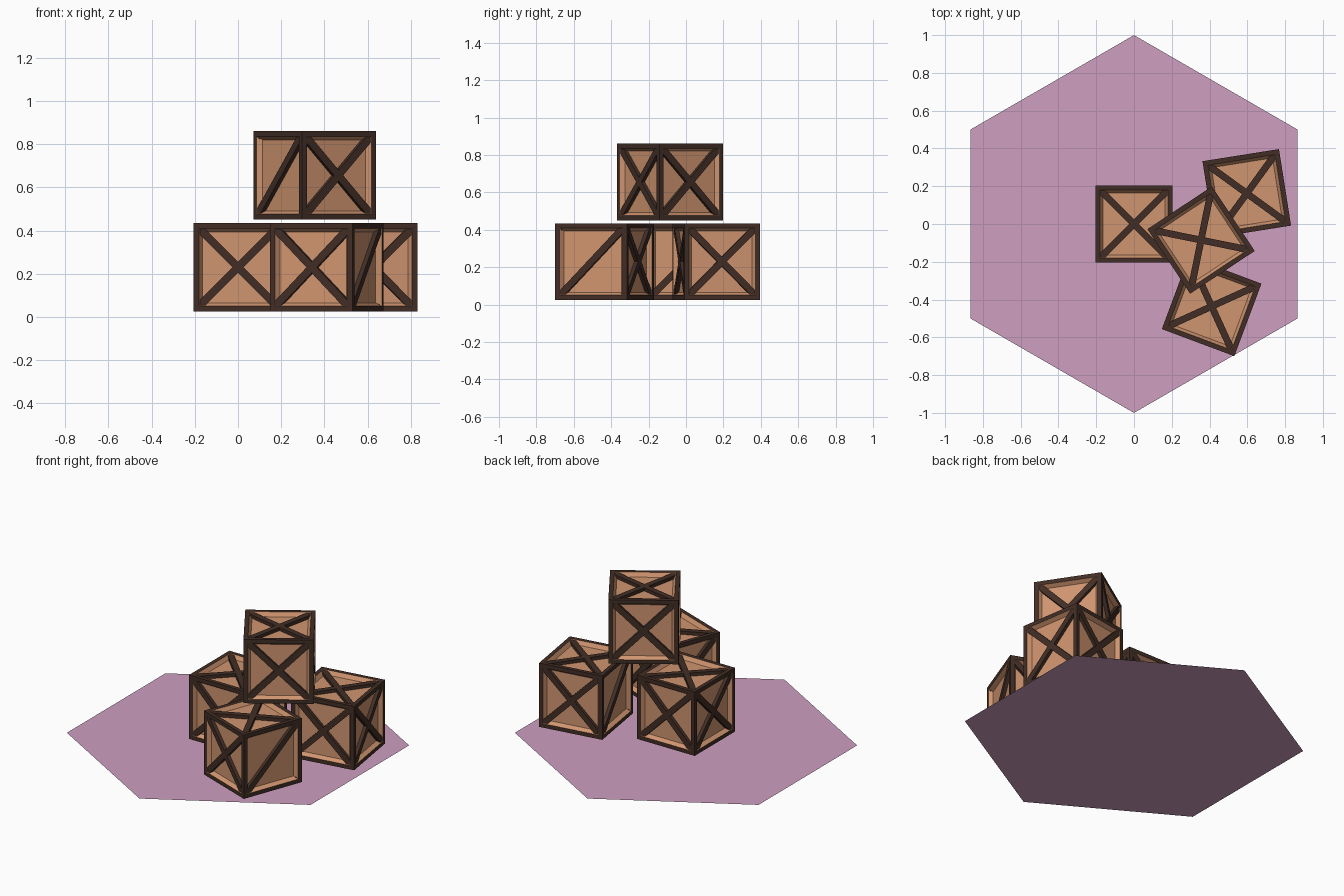
import bpy, bmesh, math
from mathutils import Matrix, Vector

if "Cube" in bpy.data.objects:
    bpy.data.objects.remove(bpy.data.objects["Cube"])


def material(name, colour):
    m = bpy.data.materials.new(name)
    m.diffuse_color = (*colour, 1)
    m.use_nodes = True
    m.node_tree.nodes["Principled BSDF"].inputs["Base Color"].default_value = m.diffuse_color
    return m


TAN = material("tan wood", (0.63, 0.30, 0.16))
DARK = material("dark wood", (0.054, 0.027, 0.019))
PINK = material("mauve ground", (0.62, 0.345, 0.53))

H = 0.205        # half size of a crate
FRAME = 0.036    # frame beam width


def finish(bm, name, mats):
    me = bpy.data.meshes.new(name)
    bm.to_mesh(me)
    bm.free()
    for m in mats:
        me.materials.append(m)
    ob = bpy.data.objects.new(name, me)
    bpy.context.collection.objects.link(ob)
    return ob


def brace(bm, face_rot, sign):
    # diagonal bar just below the frame surface, laid on the local +x face
    m = (face_rot @ Matrix.Translation((H - 0.019, 0, 0))
         @ Matrix.Rotation(sign * math.pi / 4, 4, 'X')
         @ Matrix.Diagonal((0.03, 0.036, 0.52, 1)))
    made = bmesh.ops.create_cube(bm, size=1, matrix=m)
    for f in {f for v in made["verts"] for f in v.link_faces}:
        f.material_index = 1


def crate(name, x, y, z, angle):
    bm = bmesh.new()
    bmesh.ops.create_cube(bm, size=2 * H)
    panels = bm.faces[:]
    # dark frame border, then sloped recess down to a tan panel
    border = bmesh.ops.inset_individual(bm, faces=panels, thickness=FRAME)
    for f in border["faces"]:
        f.material_index = 1
    for f in panels:
        f.material_index = 0
    slope = bmesh.ops.inset_individual(bm, faces=panels, thickness=0.022, depth=-0.025)
    for f in slope["faces"]:
        f.material_index = 0
    # crossed braces on every side except one with a single brace
    sides = [Matrix.Rotation(k * math.pi / 2, 4, 'Z') for k in range(4)]
    sides += [Matrix.Rotation(s * math.pi / 2, 4, 'Y') for s in (-1, 1)]
    for i, rot in enumerate(sides):
        brace(bm, rot, -1)
        if i:
            brace(bm, rot, 1)
    ob = finish(bm, name, [TAN, DARK])
    ob.location = (x, y, z)
    ob.rotation_euler.z = math.radians(angle)


# hexagonal ground tile
bm = bmesh.new()
bm.faces.new([bm.verts.new((math.cos(a), math.sin(a), 0))
              for a in (math.radians(30 + 60 * k) for k in range(6))])
finish(bm, "ground_tile", [PINK])

# stack of crates
crate("crate_left", 0, 0, 0.23, 0)
crate("crate_back", 0.597, 0.162, 0.23, 189)
crate("crate_front", 0.411, -0.436, 0.23, -20.5)
crate("crate_top", 0.355, -0.085, 0.656, 213.5)
